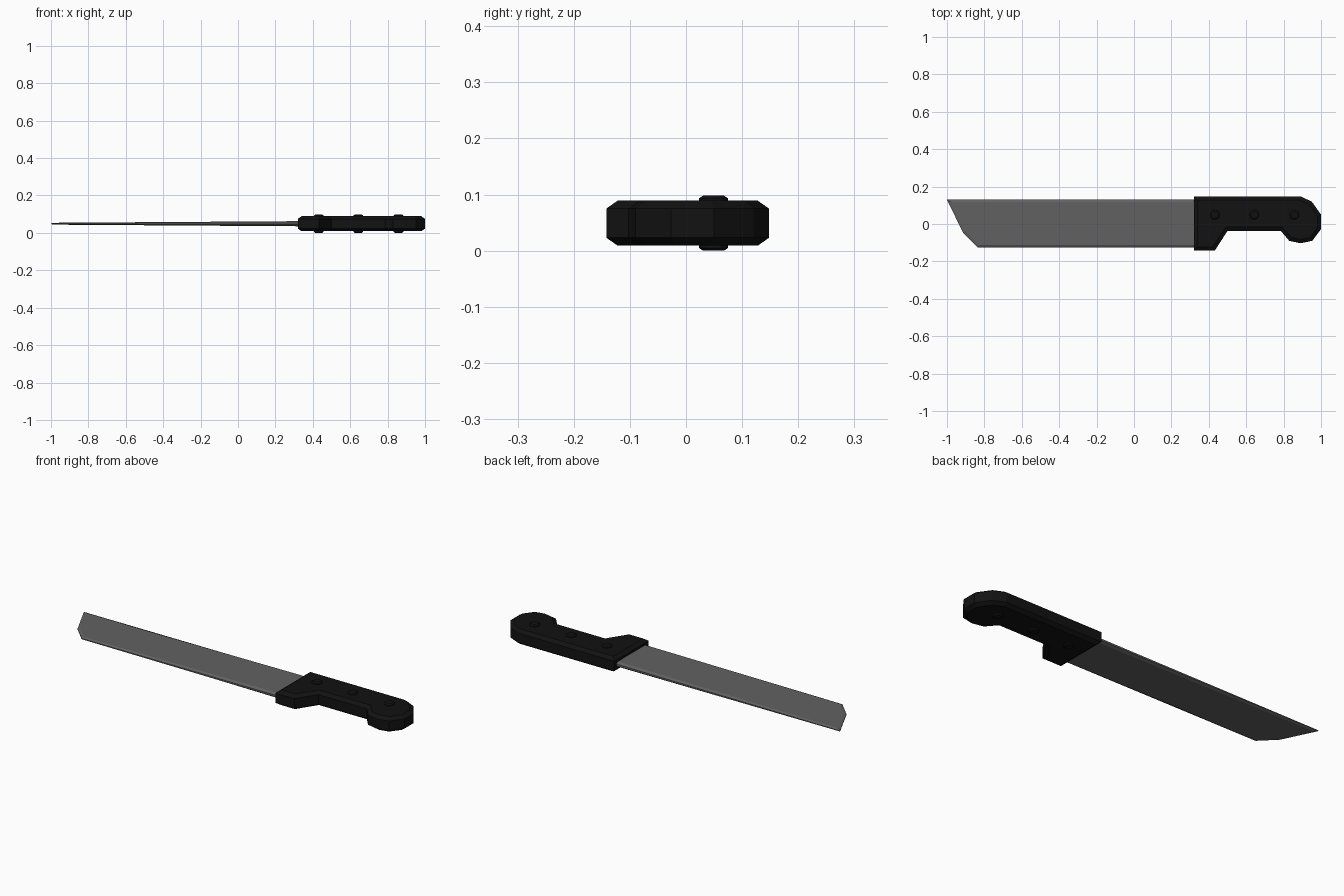
import bpy, bmesh, math
from mathutils import Vector

if "Cube" in bpy.data.objects:
    bpy.data.objects.remove(bpy.data.objects["Cube"])

MID = 0.049  # height of the knife's flat centre plane


def inset(points, d):
    """Mitred inward offset of a counter-clockwise outline."""
    out = []
    n = len(points)
    for i in range(n):
        p = Vector(points[i])
        a = (p - Vector(points[i - 1])).normalized()
        b = (Vector(points[(i + 1) % n]) - p).normalized()
        na, nb = Vector((-a.y, a.x)), Vector((-b.y, b.x))
        out.append(p + (na + nb) * d / (1 + na.dot(nb)))
    return out


def plate(name, outline, layers, mat, taper=lambda x: 1.0):
    """Stack inset copies of an outline at (inset, height) and skin them."""
    bm = bmesh.new()
    rings = [[bm.verts.new((p.x, p.y, MID + z * taper(p.x))) for p in inset(outline, d)]
             for d, z in layers]
    n = len(outline)
    for lo, hi in zip(rings, rings[1:]):
        for i in range(n):
            j = (i + 1) % n
            bm.faces.new((lo[i], lo[j], hi[j], hi[i]))
    bm.faces.new(rings[0][::-1])
    bm.faces.new(rings[-1])
    me = bpy.data.meshes.new(name)
    bm.to_mesh(me)
    bm.free()
    me.materials.append(mat)
    ob = bpy.data.objects.new(name, me)
    bpy.context.collection.objects.link(ob)
    return ob


def material(name, v):
    m = bpy.data.materials.new(name)
    m.diffuse_color = (v, v, v, 1)
    m.use_nodes = True
    m.node_tree.nodes["Principled BSDF"].inputs["Base Color"].default_value = m.diffuse_color
    return m


black = material("black_grip", 0.006)
steel = material("dark_steel", 0.12)

# Blade: ground edge all round, thinning toward the tip
blade = [(-1.0, 0.13), (-0.915, -0.045), (-0.835, -0.125), (0.38, -0.125), (0.38, 0.13)]
plate("blade", blade, [(0.012, -0.014), (0, -0.005), (0, 0.005), (0.012, 0.014)], steel,
      lambda x: 0.35 + 0.65 * (x + 1) / 1.38)

# Handle with guard and hooked pommel, chamfered edges
handle = [(0.32, 0.148), (0.32, -0.142), (0.432, -0.142), (0.50, -0.037), (0.785, -0.037),
          (0.83, -0.09), (0.89, -0.103), (0.953, -0.09), (1.0, -0.027), (1.0, 0.05),
          (0.95, 0.12), (0.89, 0.148)]
plate("handle", handle, [(0.02, -0.04), (0, -0.026), (0, 0.026), (0.02, 0.04)], black)

# Rivets through the handle
for k, x in enumerate((0.432, 0.643, 0.858)):
    circle = [(x + 0.026 * math.cos(a), 0.049 + 0.026 * math.sin(a))
              for a in (math.tau * i / 12 for i in range(12))]
    plate(f"rivet_{k + 1}", circle,
          [(0.007, -0.049), (0, -0.044), (0, 0.044), (0.007, 0.049)], black)
